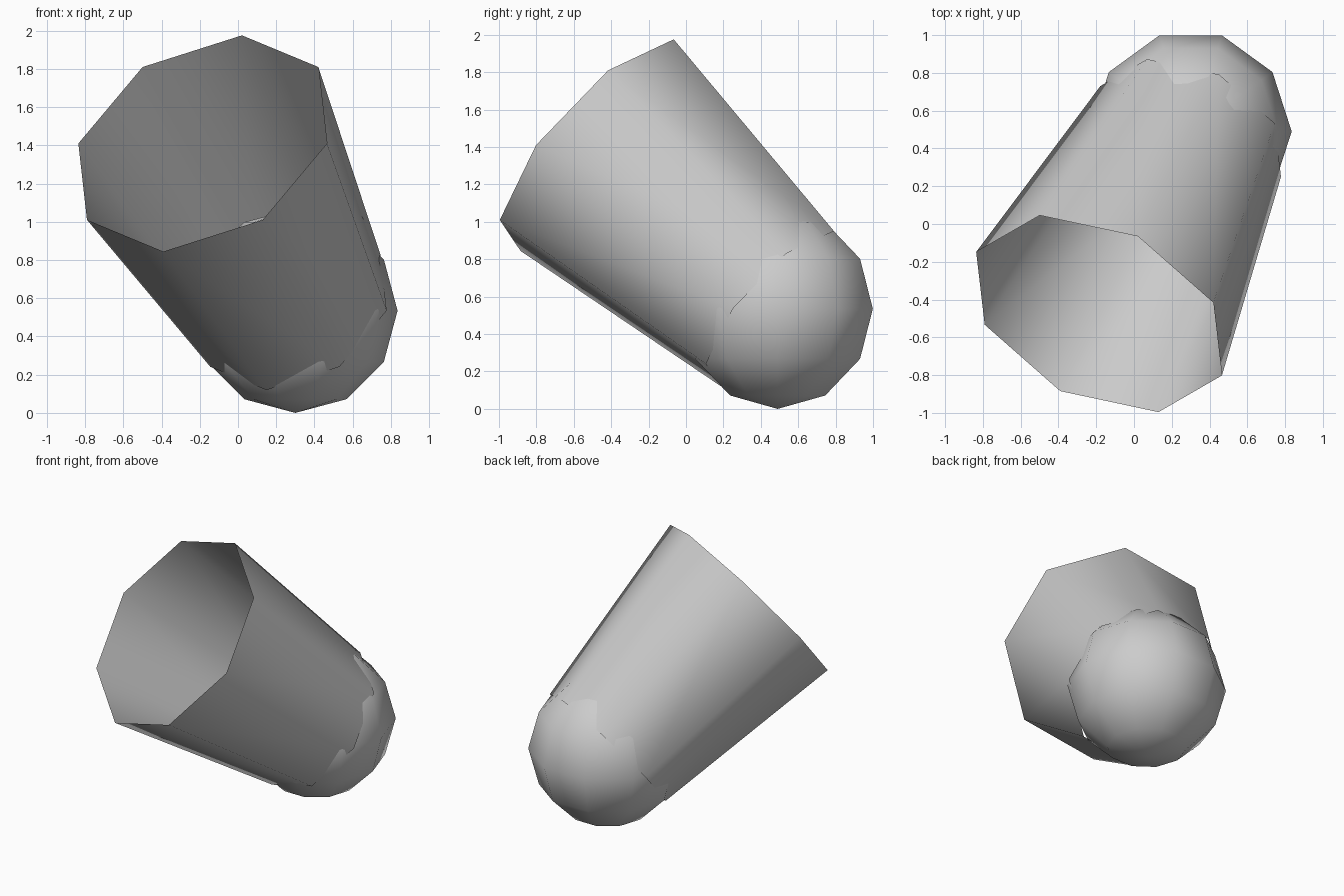
import bpy, bmesh
from math import radians
from mathutils import Matrix, Vector

cube = bpy.data.objects.get("Cube")
if cube:
    bpy.data.objects.remove(cube, do_unlink=True)

# One plain grey for every part
grey = bpy.data.materials.new("light_grey")
grey.use_nodes = True
colour = (0.6, 0.6, 0.6, 1)
grey.diffuse_color = colour
grey.node_tree.nodes["Principled BSDF"].inputs["Base Color"].default_value = colour


def add_part(name, bm, matrix):
    """Place the mesh, smooth it and link it as an object."""
    bm.transform(matrix)
    for face in bm.faces:
        face.smooth = True
    mesh = bpy.data.meshes.new(name)
    bm.to_mesh(mesh)
    bm.free()
    mesh.materials.append(grey)
    obj = bpy.data.objects.new(name, mesh)
    bpy.context.collection.objects.link(obj)
    return obj


ball_centre = Vector((0.30, 0.49, 0.535))
rim_centre = Vector((-0.185, -0.475, 1.41))
ball_radius = 0.535
rim_radius = 0.728

# Rounded end: a coarse ball with corners on the x axis
bm = bmesh.new()
bmesh.ops.create_uvsphere(bm, u_segments=10, v_segments=6, radius=ball_radius)
add_part("round_end", bm,
         Matrix.Translation(ball_centre) @ Matrix.Rotation(radians(90), 4, "Z"))

# Open eight-sided sleeve, flaring from the middle of the ball to the rim
axis = rim_centre - ball_centre
length = axis.length
axis.normalize()
side = Vector((0, 0, 1)).cross(axis).normalized()
up = axis.cross(side)
turn = Matrix((side, up, axis)).transposed().to_4x4()
bm = bmesh.new()
bmesh.ops.create_cone(bm, cap_ends=False, segments=8, radius1=ball_radius,
                      radius2=rim_radius, depth=length)
add_part("open_sleeve", bm,
         Matrix.Translation((ball_centre + rim_centre) / 2) @ turn)
